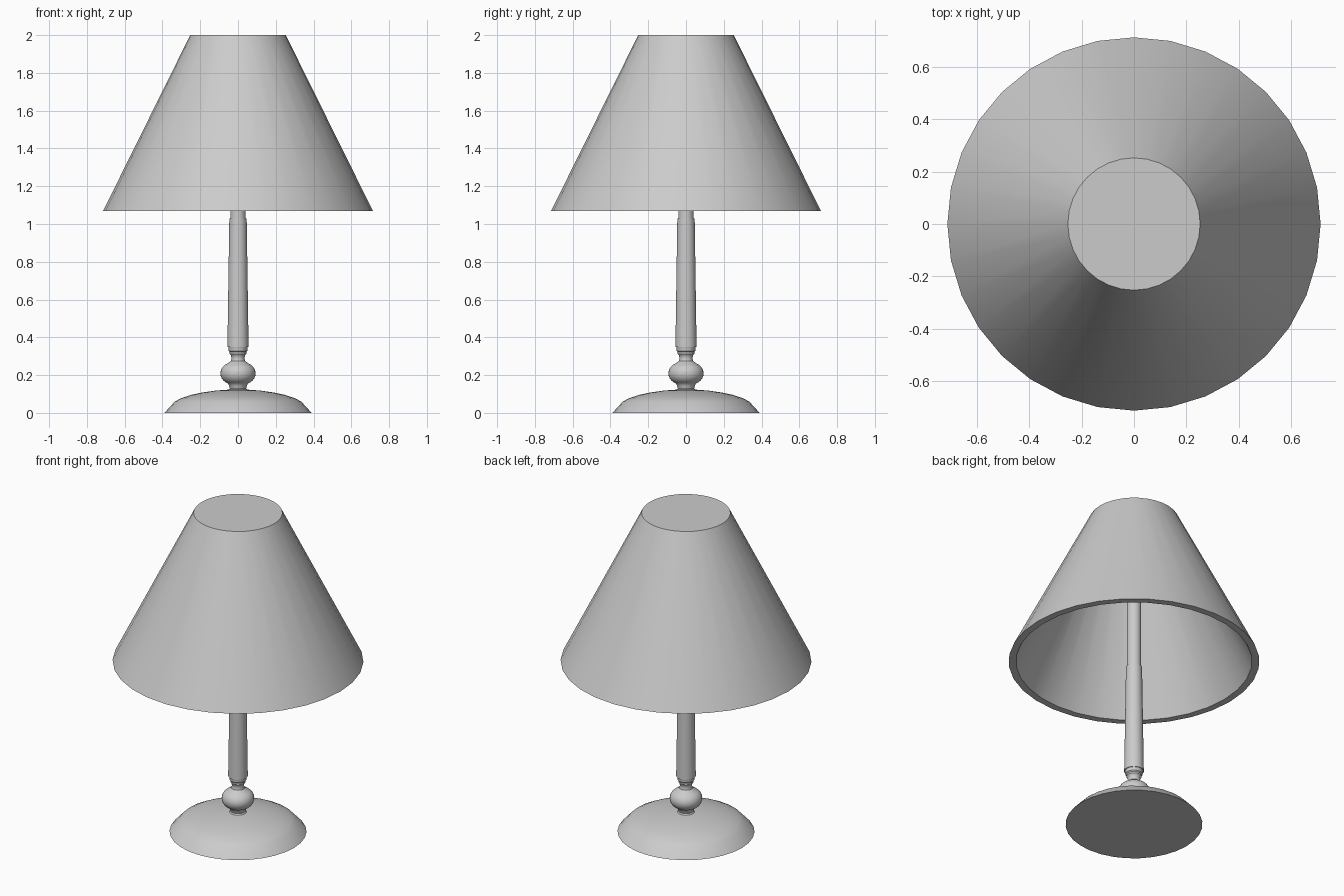
import bpy, bmesh, math

old = bpy.data.objects.get("Cube")
if old:
    bpy.data.objects.remove(old, do_unlink=True)

grey = bpy.data.materials.new("light_grey")
grey.use_nodes = True
grey.diffuse_color = (0.6, 0.6, 0.6, 1)
grey.node_tree.nodes["Principled BSDF"].inputs["Base Color"].default_value = (0.6, 0.6, 0.6, 1)


def lathe(name, profile, sides=32, smooth=35):
    """Turn a (radius, height) profile around z; radius 0 makes a closed pole."""
    bm = bmesh.new()
    rings = []
    for r, z in profile:
        if r == 0:
            rings.append([bm.verts.new((0, 0, z))] * sides)
        else:
            rings.append([bm.verts.new((r * math.cos(a), r * math.sin(a), z))
                          for a in (math.tau * i / sides for i in range(sides))])
    for low, high in zip(rings, rings[1:]):
        for i in range(sides):
            j = (i + 1) % sides
            corners = dict.fromkeys((low[i], low[j], high[j], high[i]))
            bm.faces.new(list(corners))
    bmesh.ops.recalc_face_normals(bm, faces=bm.faces)
    mesh = bpy.data.meshes.new(name)
    bm.to_mesh(mesh)
    bm.free()
    mesh.materials.append(grey)
    ob = bpy.data.objects.new(name, mesh)
    bpy.context.collection.objects.link(ob)
    bpy.ops.object.select_all(action='DESELECT')
    ob.select_set(True)
    bpy.context.view_layer.objects.active = ob
    bpy.ops.object.shade_smooth_by_angle(angle=math.radians(smooth))
    return ob


# Domed foot with a bevelled rim
lathe("base", [(0, 0), (0.39, 0), (0.335, 0.06), (0.3, 0.078), (0.25, 0.095),
               (0.19, 0.108), (0.12, 0.118), (0.05, 0.123), (0, 0.123)])

# Neck collar, round knob and turned rings
knob = [(0.093 * math.cos(t) ** 0.8, 0.209 + 0.062 * math.sin(t))
        for t in (math.radians(a) for a in range(-60, 61, 12))]
lathe("turned_neck", [(0, 0.115), (0.055, 0.115), (0.043, 0.13), (0.048, 0.145)]
      + knob
      + [(0.038, 0.275), (0.034, 0.29), (0.038, 0.305), (0.044, 0.312),
         (0.044, 0.322), (0.049, 0.328), (0.049, 0.34), (0.052, 0.35), (0, 0.35)])

# Tapered stem and the rod holding the shade
lathe("stem", [(0, 0.348), (0.056, 0.348), (0.046, 1.03), (0, 1.03)])
lathe("shade_rod", [(0, 1.02), (0.041, 1.02), (0.041, 1.97), (0, 1.97)])

# Thick conical shade, closed at the top and open below
lathe("lampshade", [(0, 2), (0.253, 2), (0.714, 1.07), (0.672, 1.07),
                    (0.23, 1.96), (0, 1.96)])
